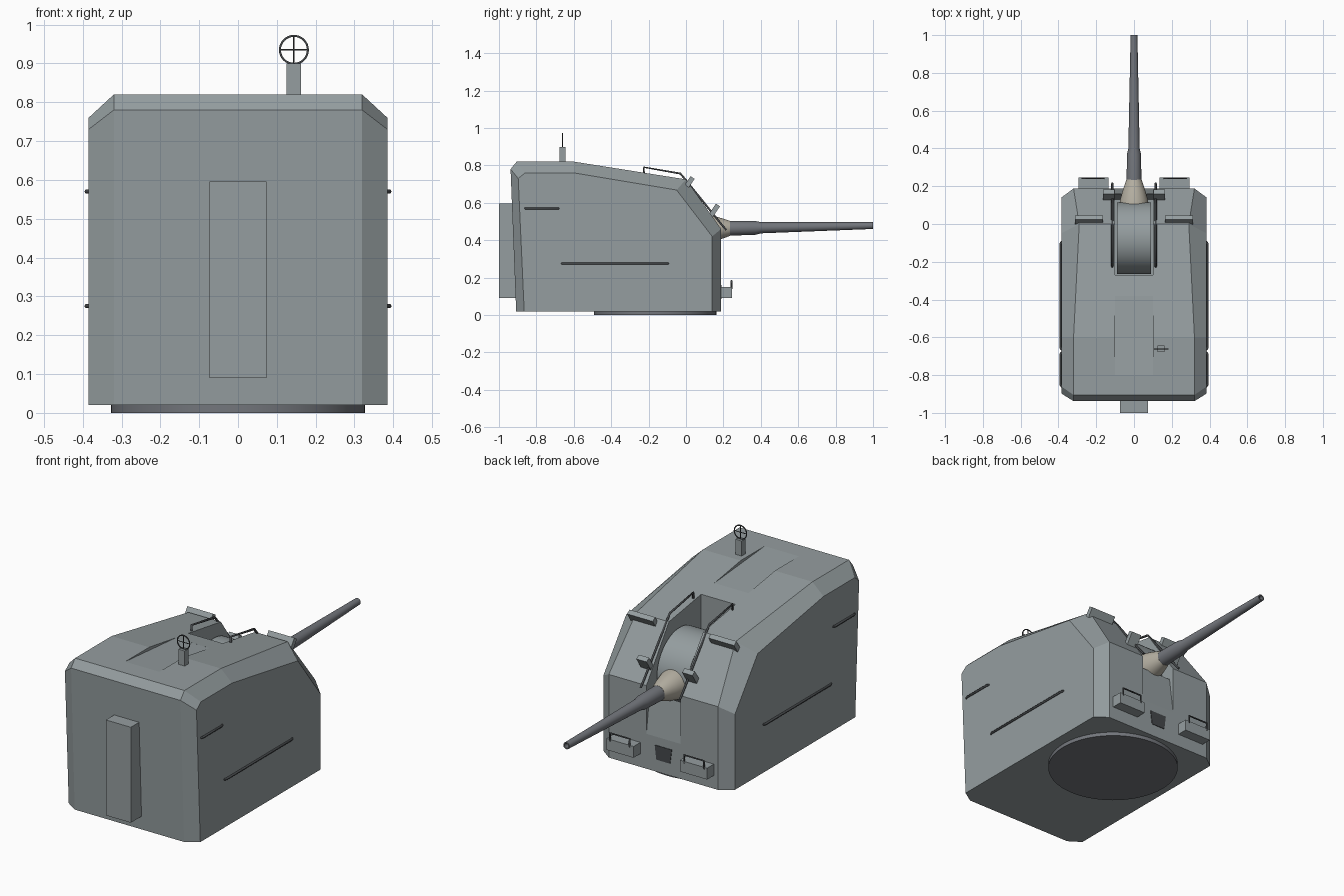
import bpy, bmesh
from math import pi, cos, sin, atan2
from mathutils import Vector, Matrix

if "Cube" in bpy.data.objects:
    bpy.data.objects.remove(bpy.data.objects["Cube"])

def mat(name, r, g, b):
    m = bpy.data.materials.new(name)
    m.diffuse_color = (r, g, b, 1)
    m.use_nodes = True
    m.node_tree.nodes["Principled BSDF"].inputs["Base Color"].default_value = m.diffuse_color
    return m

HULL = mat("hull_grey", 0.30, 0.34, 0.35)
STEEL = mat("barrel_steel", 0.17, 0.18, 0.20)
DARK = mat("dark_metal", 0.06, 0.065, 0.07)
CANVAS = mat("canvas", 0.46, 0.43, 0.36)

def make(name, bm, m, smooth=False):
    bmesh.ops.recalc_face_normals(bm, faces=bm.faces[:])
    me = bpy.data.meshes.new(name)
    bm.to_mesh(me)
    bm.free()
    ob = bpy.data.objects.new(name, me)
    bpy.context.collection.objects.link(ob)
    me.materials.append(m)
    if smooth:
        select(ob)
        bpy.ops.object.shade_smooth_by_angle(angle=0.6)
    return ob

def select(ob):
    bpy.ops.object.select_all(action='DESELECT')
    ob.select_set(True)
    bpy.context.view_layer.objects.active = ob

def loft(name, rings, m, smooth=False):
    """Skin closed rings of points and cap both ends."""
    bm = bmesh.new()
    vs = [[bm.verts.new(p) for p in r] for r in rings]
    n = len(vs[0])
    for a, b in zip(vs, vs[1:]):
        for i in range(n):
            j = (i + 1) % n
            bm.faces.new((a[i], a[j], b[j], b[i]))
    bm.faces.new(vs[0])
    bm.faces.new(vs[-1])
    return make(name, bm, m, smooth)

def prism(name, pts, x0, x1, m, smooth=False):
    return loft(name, [[(x, y, z) for y, z in pts] for x in (x0, x1)], m, smooth)

def box(name, c, size, m, tilt=0):
    bm = bmesh.new()
    bmesh.ops.create_cube(bm, size=1)
    M = Matrix.Translation(c) @ Matrix.Rotation(tilt, 4, 'X') @ Matrix.Diagonal((*size, 1))
    bmesh.ops.transform(bm, matrix=M, verts=bm.verts[:])
    return make(name, bm, m)

def tube(name, pts, r, m, cyclic=False):
    cu = bpy.data.curves.new(name, 'CURVE')
    cu.dimensions = '3D'
    cu.bevel_depth = r
    cu.bevel_resolution = 1
    cu.use_fill_caps = True
    s = cu.splines.new('POLY')
    s.points.add(len(pts) - 1)
    for p, co in zip(s.points, pts):
        p.co = (*co, 1)
    s.use_cyclic_u = cyclic
    ob = bpy.data.objects.new(name, cu)
    bpy.context.collection.objects.link(ob)
    cu.materials.append(m)
    select(ob)
    bpy.ops.object.convert(target='MESH')
    return ob

def revolve_y(name, prof, n, m, origin, tilt):
    """Turn (distance along y, radius) pairs around a slightly raised y axis."""
    R = Matrix.Translation(origin) @ Matrix.Rotation(tilt, 4, 'X')
    rings = [[R @ Vector((r * cos(2*pi*i/n), y, r * sin(2*pi*i/n))) for i in range(n)] for y, r in prof]
    return loft(name, rings, m, True)

# Armoured hull: side outline lofted to a larger central outline (chamfered edges)
side = [(-.865, .02), (-.897, .73), (-.86, .76), (-.6, .76), (-.05, .668), (.14, .42), (.14, .02)]
mid = [(-.908, .02), (-.938, .78), (-.905, .82), (-.6, .82), (0, .725), (.188, .46), (.188, .02)]
half = [.32, .32, .32, .32, .29, .32, .32]
rings = [[(s * .385, y, z) for y, z in side] if k else
         [(s * h, y, z) for h, (y, z) in zip(half, mid)]
         for s, k in ((-1, 1), (-1, 0), (1, 0), (1, 1))]
hull = loft("turret_hull", rings, HULL)

# Gun slot with tapered front recess, and shallow roof recess
cuts = [[(-.27, 1), (-.27, .28), (.13, .28), (.16, .41), (.19, .19), (.4, .19), (.4, 1)],
        [(-.8, .82), (-.38, .785), (-.38, .95), (-.8, .95)]]
for pts in cuts:
    cutter = prism("slot_cutter", pts, -.1, .1, HULL)
    cutter.hide_render = True
    md = hull.modifiers.new("cut", 'BOOLEAN')
    md.operation = 'DIFFERENCE'
    md.solver = 'EXACT'
    md.object = cutter
    select(hull)
    bpy.ops.object.modifier_apply(modifier=md.name)
    bpy.data.objects.remove(cutter)

# Turning ring under the hull
def circle(r, z, n=64):
    return [(r * cos(2*pi*i/n), -.165 + r * sin(2*pi*i/n), z) for i in range(n)]
loft("base_ring", [circle(.327, 0), circle(.327, .025)], STEEL, True)

# Gun shield drum, canvas boot and barrel
drum = [(-.075 + .19 * cos(2*pi*i/56), .48 + .19 * sin(2*pi*i/56)) for i in range(56)]
prism("gun_shield_drum", drum, -.09, .09, HULL, True)
axis, tilt = (0, 0, .459), .019
revolve_y("canvas_boot", [(.04, .082), (.09, .08), (.13, .073), (.17, .062), (.21, .049), (.235, .04)],
          32, CANVAS, axis, tilt)
revolve_y("gun_barrel", [(.2, .04), (.37, .037), (.40, .030), (1.0, .018), (1.0, .012), (.96, .012)],
          32, STEEL, axis, tilt)

# Rear equipment locker
box("rear_locker", (0, -.95, .343), (.146, .1, .505), HULL)

# Ring sight on a post
box("sight_post", (.144, -.661, .857), (.037, .033, .085), HULL)
c = Vector((.144, -.661, .935))
tube("sight_ring", [c + .036 * Vector((cos(2*pi*i/32), 0, sin(2*pi*i/32))) for i in range(32)], .003, DARK, True)
for d in (Vector((.036, 0, 0)), Vector((0, 0, .036))):
    tube("sight_crosshair", [c - d, c + d], .002, DARK)

# Dark vent plate low on the gun face
loft("vent_plate", [[(-.05, y, .16), (.05, y, .16), (.04, y, .085), (-.04, y, .085)] for y in (.18, .191)], DARK)

# Mirrored fittings
lean = atan2(.83, .55)
for s in (-1, 1):
    # Grab rails on the sides
    for z, y0, y1 in ((.275, -.655, -.105), (.57, -.85, -.69)):
        x = s * .39
        tube("side_rail", [(s * .38, y0 - .012, z), (x, y0, z), (x, y1, z), (s * .38, y1 + .012, z)], .006, DARK)
    # Rails along the gun slot
    tube("slot_rail", [(s * .115, y, z) for y, z in
                       ((-.225, .755), (-.225, .79), (-.03, .756), (.0, .72), (.185, .49), (.215, .455))], .006, DARK)
    # Visor hoods and sight blocks on the sloped plate
    box("visor_hood", (s * .238, .02, .712), (.15, .055, .026), HULL, lean)
    box("sight_block", (s * .134, .15, .557), (.06, .075, .026), HULL, lean)
    # Step boxes with handles
    box("step_box", (s * .215, .215, .12), (.16, .06, .06), HULL)
    tube("step_handle", [(s * x, .243, z) for x, z in ((.16, .14), (.16, .183), (.275, .183), (.275, .14))], .005, DARK)
